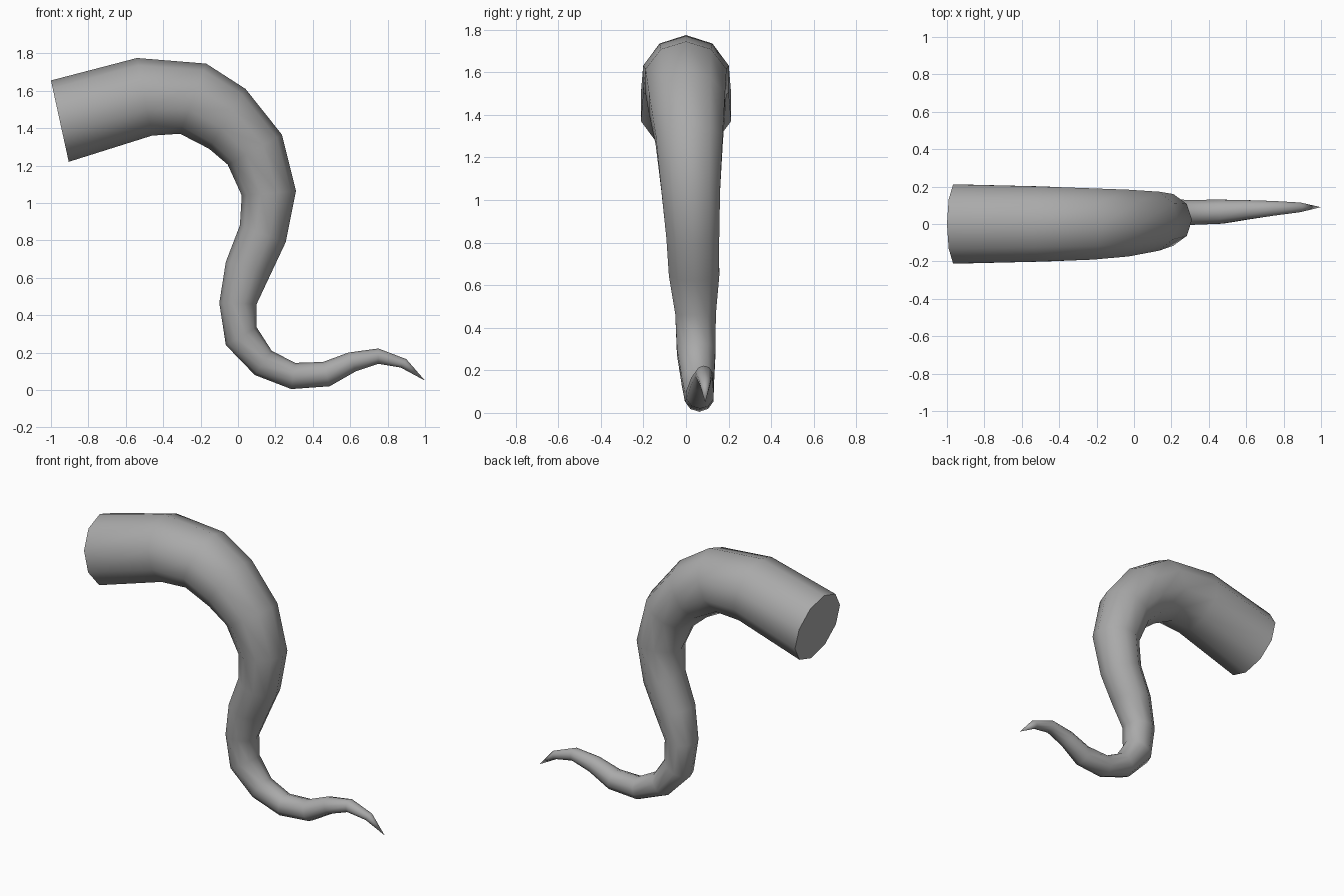
import bpy, bmesh, math
from mathutils import Vector

cube = bpy.data.objects.get("Cube")
if cube:
    bpy.data.objects.remove(cube)

grey = bpy.data.materials.new("mid grey")
grey.use_nodes = True
colour = (0.4, 0.4, 0.4, 1)
grey.diffuse_color = colour
grey.node_tree.nodes["Principled BSDF"].inputs["Base Color"].default_value = colour

# Each section: outer x, z, inner x, z, and sideways drift y
SECTIONS = [
    (-1.0, 1.655, -.905, 1.22, 0), (-.54, 1.775, -.46, 1.36, 0),
    (-.17, 1.745, -.31, 1.37, 0), (.04, 1.61, -.155, 1.29, .005),
    (.235, 1.365, -.055, 1.205, .015), (.31, 1.065, .02, 1.04, .022),
    (.255, .79, .01, .88, .032), (.175, .62, -.065, .685, .038),
    (.1, .46, -.1, .465, .045), (.1, .335, -.065, .24, .048),
    (.18, .21, .09, .08, .056), (.305, .145, .285, .005, .062),
    (.455, .15, .49, .02, .066), (.59, .2, .63, .1, .076),
    (.75, .222, .75, .14, .084), (.9, .165, .87, .12, .089),
]
TIP = (1.0, .09, .05)
SIDES = 10

bm = bmesh.new()


def ring(ox, oz, ix, iz, y):
    """Ten-sided section whose diameter runs from outer to inner point."""
    outer, inner = Vector((ox, y, oz)), Vector((ix, y, iz))
    centre, arm = (outer + inner) / 2, (outer - inner) / 2
    side = Vector((0, arm.length, 0))
    angles = [2 * math.pi * i / SIDES for i in range(SIDES)]
    return [bm.verts.new(centre + arm * math.cos(a) + side * math.sin(a)) for a in angles]


# Tapering body
rings = [ring(*s) for s in SECTIONS]
for a, b in zip(rings, rings[1:]):
    for i in range(SIDES):
        j = (i + 1) % SIDES
        bm.faces.new((a[i], a[j], b[j], b[i]))

# Flat root cap and pointed tip
bm.faces.new(rings[0])
tip = bm.verts.new(TIP)
for i in range(SIDES):
    bm.faces.new((rings[-1][i], rings[-1][(i + 1) % SIDES], tip))
bmesh.ops.recalc_face_normals(bm, faces=bm.faces)

mesh = bpy.data.meshes.new("tentacle")
bm.to_mesh(mesh)
bm.free()
mesh.materials.append(grey)
tentacle = bpy.data.objects.new("tentacle", mesh)
bpy.context.collection.objects.link(tentacle)

# Smooth body with a crisp root rim
bpy.ops.object.select_all(action="DESELECT")
tentacle.select_set(True)
bpy.context.view_layer.objects.active = tentacle
bpy.ops.object.shade_smooth_by_angle(angle=math.radians(65))
